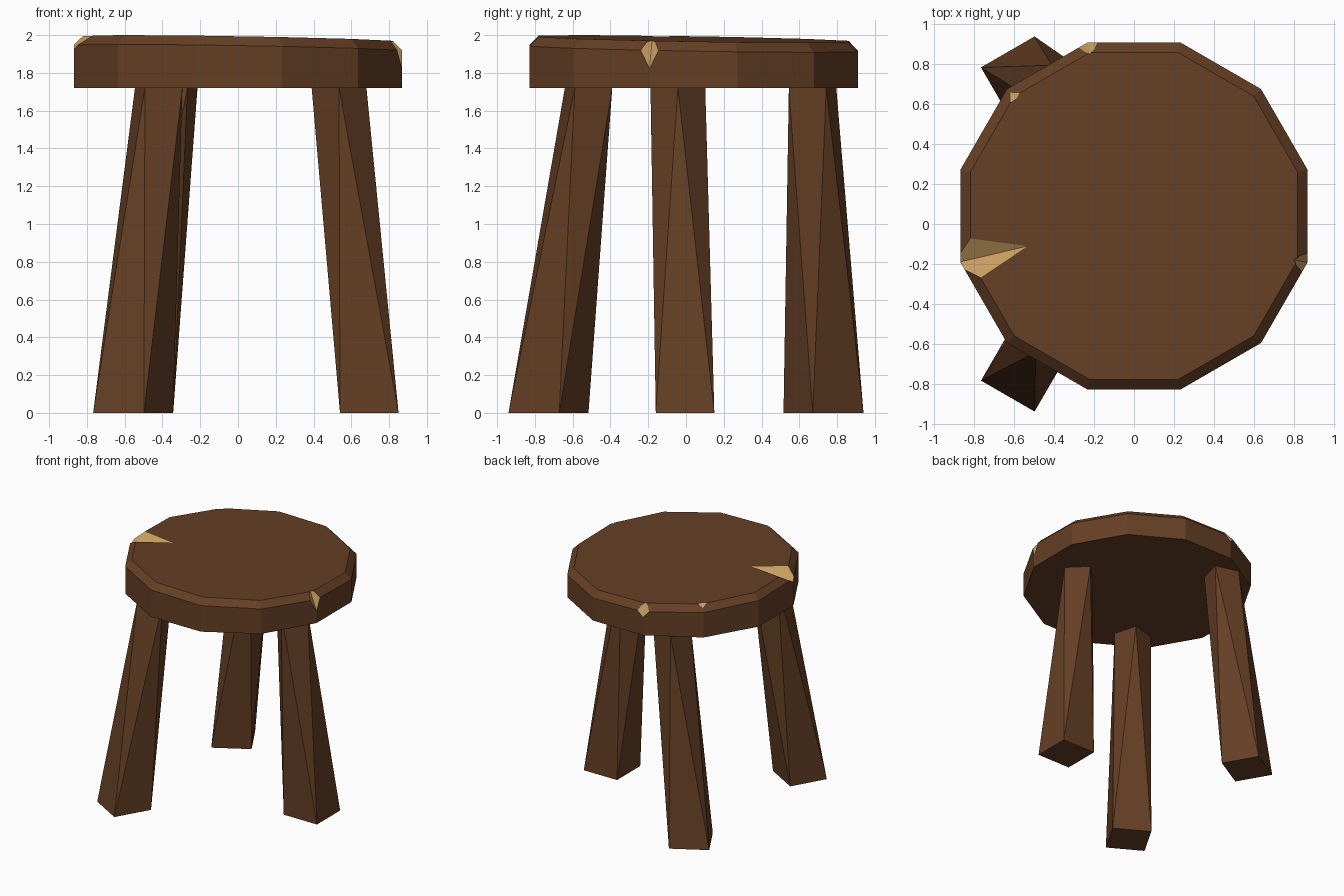
import bpy, bmesh, math
from mathutils import Vector

if "Cube" in bpy.data.objects:
    bpy.data.objects.remove(bpy.data.objects["Cube"])


def material(name, rgb):
    m = bpy.data.materials.new(name)
    m.diffuse_color = (*rgb, 1)
    m.use_nodes = True
    m.node_tree.nodes["Principled BSDF"].inputs["Base Color"].default_value = m.diffuse_color
    return m


MATS = [material("dark wood", (0.13, 0.05, 0.018)),
        material("fresh cut wood", (0.57, 0.34, 0.12))]


def make_object(name, bm, index=0):
    bmesh.ops.recalc_face_normals(bm, faces=bm.faces)
    me = bpy.data.meshes.new(name)
    for m in MATS:
        me.materials.append(m)
    for f in bm.faces:
        f.material_index = index
    bm.to_mesh(me)
    bm.free()
    ob = bpy.data.objects.new(name, me)
    bpy.context.collection.objects.link(ob)
    return ob


# seat: 12-sided disc with a chamfered, slightly sloping top
def top_z(x, y):
    return 2.0 - 0.0168 * (x + 0.6 + y + 0.56)


bm = bmesh.new()
rings = []
for radius, level in ((0.90, None), (0.90, -0.05), (0.849, 0.0)):
    ring = []
    for i in range(12):
        a = math.radians(15 + 30 * i)
        x, y = radius * math.cos(a), 0.04 + radius * math.sin(a)
        ring.append(bm.verts.new((x, y, 1.72 if level is None else top_z(x, y) + level)))
    rings.append(ring)
for lo, hi in zip(rings, rings[1:]):
    for i in range(12):
        j = (i + 1) % 12
        bm.faces.new((lo[i], lo[j], hi[j], hi[i]))
bm.faces.new(rings[0])
bm.faces.new(rings[-1])
seat = make_object("seat", bm)


# chipped notches: V-shaped cutters (inner end, outer end, left rim, right rim)
def notch(name, a, b, left, right):
    a, b, left, right = map(Vector, (a, b, left, right))
    mid = (a + b) / 2
    out = Vector((mid.x, mid.y - 0.04, 0)).normalized()
    pts = [a, b, mid + 1.5 * (left - mid), mid + 1.5 * (right - mid),
           mid + 0.2 * out + Vector((0, 0, 0.2))]
    bm = bmesh.new()
    for p in pts:
        bm.verts.new(p)
    bmesh.ops.convex_hull(bm, input=bm.verts)
    cutter = make_object(name, bm, 1)
    cutter.hide_render = True
    mod = seat.modifiers.new(name, 'BOOLEAN')
    mod.operation, mod.solver, mod.object = 'DIFFERENCE', 'EXACT', cutter
    return cutter


cutters = [
    notch("left_notch", (-0.53, -0.11, 1.992), (-0.871, -0.19, 1.92),
          (-0.82, -0.07, 1.997), (-0.78, -0.28, 2.0)),
    notch("right_notch", (0.80, -0.18, 1.971), (0.87, -0.193, 1.82),
          (0.87, -0.14, 1.93), (0.84, -0.245, 1.93)),
    notch("back_notch", (-0.22, 0.85, 1.972), (-0.233, 0.911, 1.87),
          (-0.278, 0.885, 1.92), (-0.18, 0.91, 1.92)),
    notch("small_notch", (-0.585, 0.63, 1.981), (-0.622, 0.662, 1.952),
          (-0.62, 0.61, 1.98), (-0.57, 0.66, 1.98)),
]
bpy.context.view_layer.update()
cut_mesh = bpy.data.meshes.new_from_object(
    seat.evaluated_get(bpy.context.evaluated_depsgraph_get()))
seat.modifiers.clear()
seat.data = cut_mesh
for c in cutters:
    bpy.data.objects.remove(c)


# legs: square foot twisting 45 degrees into a smaller diamond under the seat
def leg(name, foot, head, turn):
    bm = bmesh.new()

    def ring(center, radius, offset, z):
        pts = []
        for i in range(4):
            a = math.radians(turn + offset + 90 * i)
            pts.append(bm.verts.new((center[0] + radius * math.cos(a),
                                     center[1] + radius * math.sin(a), z)))
        return pts

    lo = ring(foot, 0.155 * math.sqrt(2), 45, 0)
    hi = ring(head, 0.145, 0, 1.72)
    for i in range(4):
        j = (i + 1) % 4
        bm.faces.new((hi[i], lo[i], hi[j]))
        bm.faces.new((lo[i], lo[j], hi[j]))
    bm.faces.new(lo)
    bm.faces.new(hi)
    make_object(name, bm)


leg("right_leg", (0.695, -0.005), (0.535, -0.043), 0)
leg("back_left_leg", (-0.555, 0.728), (-0.34, 0.67), 120)
leg("front_left_leg", (-0.555, -0.728), (-0.42, -0.516), 240)
